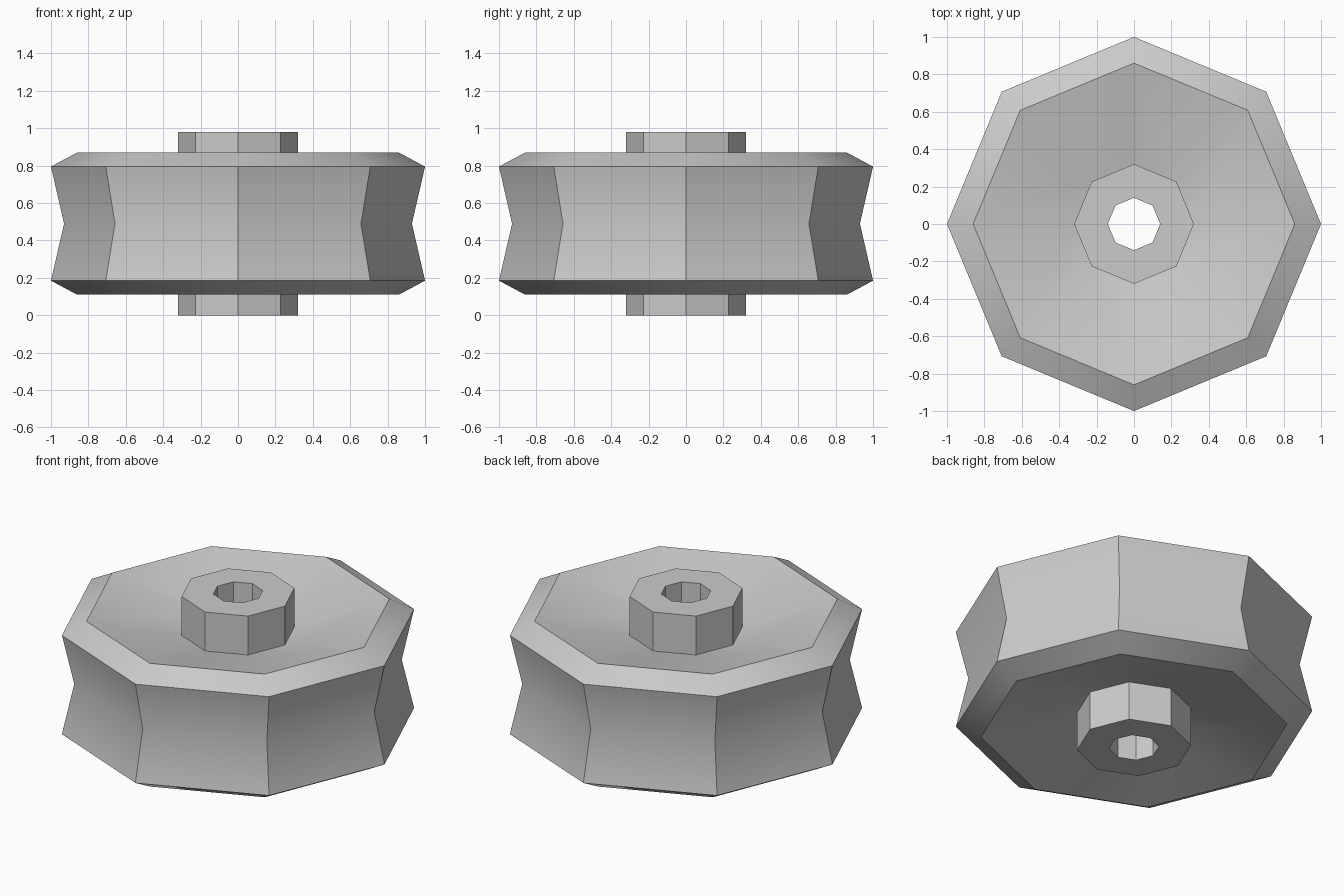
import bpy
import bmesh
from math import pi, radians

old = bpy.data.objects.get("Cube")
if old:
    bpy.data.objects.remove(old, do_unlink=True)

SIDES = 8
MID = 0.49  # height of the mirror plane

grey = bpy.data.materials.new("plain grey")
grey.use_nodes = True
colour = (0.6, 0.6, 0.6, 1.0)
grey.diffuse_color = colour
grey.node_tree.nodes["Principled BSDF"].inputs["Base Color"].default_value = colour


def lathe(name, profile, closed=False):
    """Spin a (radius, height) profile around z into an eight-sided part."""
    bm = bmesh.new()
    verts = [bm.verts.new((r, 0, z)) for r, z in profile]
    edges = [bm.edges.new(pair) for pair in zip(verts, verts[1:])]
    if closed:
        edges.append(bm.edges.new((verts[-1], verts[0])))
    bmesh.ops.spin(bm, geom=verts + edges, cent=(0, 0, 0), axis=(0, 0, 1),
                   angle=2 * pi, steps=SIDES)
    bmesh.ops.remove_doubles(bm, verts=bm.verts, dist=0.0005)
    bmesh.ops.recalc_face_normals(bm, faces=bm.faces)
    mesh = bpy.data.meshes.new(name)
    bm.to_mesh(mesh)
    bm.free()
    mesh.materials.append(grey)
    obj = bpy.data.objects.new(name, mesh)
    bpy.context.collection.objects.link(obj)
    bpy.ops.object.select_all(action="DESELECT")
    obj.select_set(True)
    bpy.context.view_layer.objects.active = obj
    bpy.ops.object.shade_smooth_by_angle(angle=radians(30))
    return obj


# Wheel body: dished face, bevelled rim, then a waisted tread, mirrored in height
upper = [(0.32, MID + 0.25), (0.86, MID + 0.38), (1.0, MID + 0.305)]
lower = [(r, 2 * MID - z) for r, z in reversed(upper)]
lathe("wheel_body", upper + [(0.93, MID)] + lower + [upper[0]])

# Hub: tube with an octagonal axle hole right through
lathe("hub", [(0.14, 0), (0.32, 0), (0.32, 2 * MID), (0.14, 2 * MID)], closed=True)
